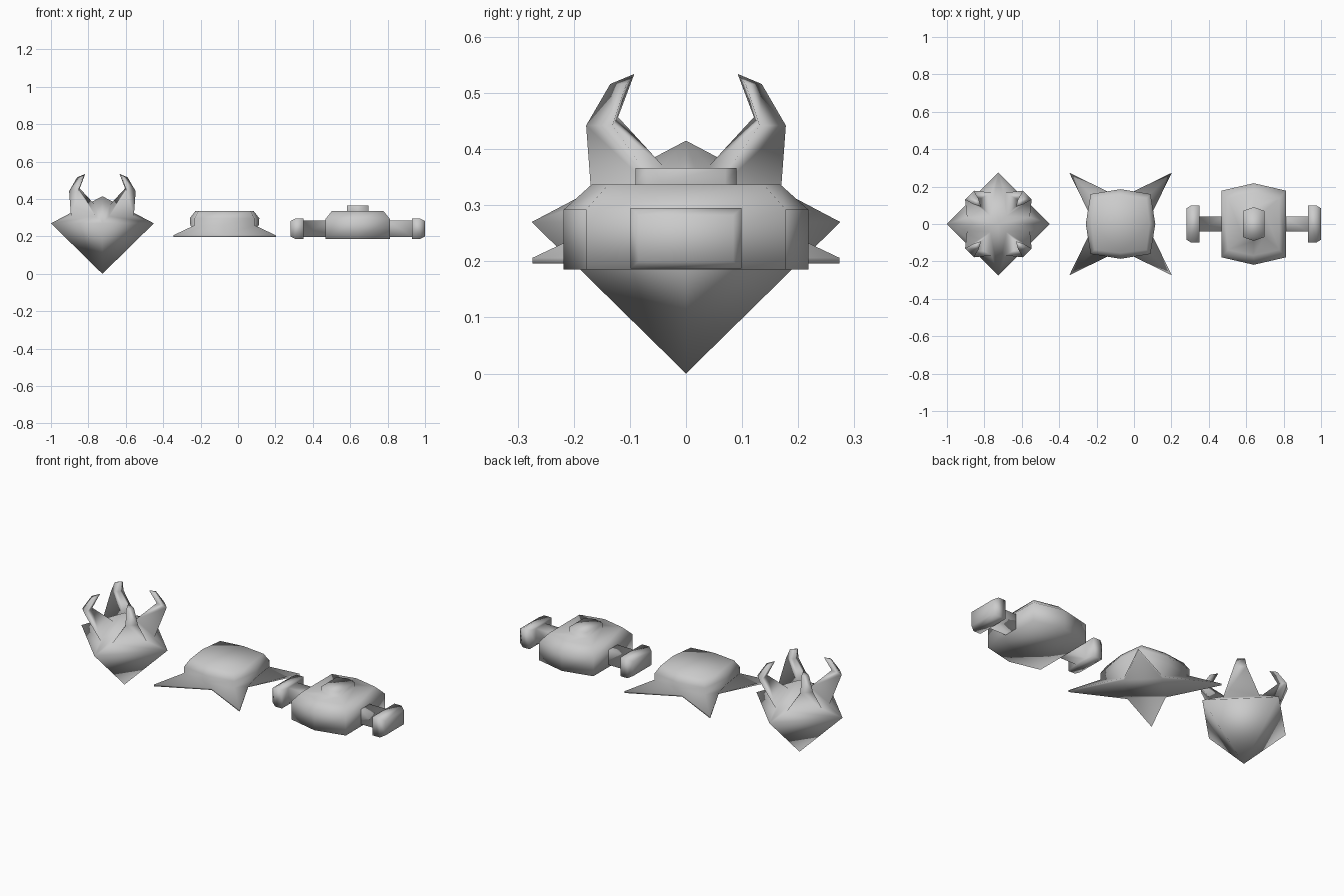
import bpy, bmesh

if "Cube" in bpy.data.objects:
    bpy.data.objects.remove(bpy.data.objects["Cube"])


def finish(name, bm):
    bmesh.ops.recalc_face_normals(bm, faces=bm.faces)
    me = bpy.data.meshes.new(name)
    bm.to_mesh(me)
    bm.free()
    for p in me.polygons:
        p.use_smooth = True
    ob = bpy.data.objects.new(name, me)
    bpy.context.collection.objects.link(ob)
    return ob


def bridge(bm, a, b):
    n = len(a)
    for i in range(n):
        j = (i + 1) % n
        bm.faces.new((a[i], a[j], b[j], b[i]))


def loft(name, rings):
    bm = bmesh.new()
    loops = [[bm.verts.new(p) for p in r] for r in rings]
    for a, b in zip(loops, loops[1:]):
        bridge(bm, a, b)
    bm.faces.new(loops[0])
    bm.faces.new(loops[-1])
    return finish(name, bm)


# Horned gem: an octahedron whose four upper faces grow into curved horns
cx, r, ze = -0.725, 0.275, 0.27
bm = bmesh.new()
top = bm.verts.new((cx, 0, 0.415))
low = bm.verts.new((cx, 0, 0))
ex = {s: bm.verts.new((cx + s * r, 0, ze)) for s in (-1, 1)}
ey = {s: bm.verts.new((cx, s * r, ze)) for s in (-1, 1)}
# each horn ring: inner offset, inner z, outer far offset, outer near offset, outer z
HORN = [(0.042, 0.371, 0.168, 0.036, 0.308),
        (0.121, 0.457, 0.178, 0.131, 0.442),
        (0.092, 0.534, 0.135, 0.106, 0.516)]
for sx in (-1, 1):
    for sy in (-1, 1):
        bm.faces.new((low, ex[sx], ey[sy]))
        prev = [top, ex[sx], ey[sy]]
        for i, zi, far, near, zo in HORN:
            ring = [bm.verts.new(p) for p in (
                (cx + sx * i, sy * i, zi),
                (cx + sx * far, sy * near, zo),
                (cx + sx * near, sy * far, zo))]
            bridge(bm, prev, ring)
            prev = ring
        bm.faces.new(prev)
finish("horned_gem", bm)


# Four-pointed star base rising into a square dome
def star_ring(corner, mid, z):
    c, m = corner, mid
    pts = [(c, c), (0, m), (-c, c), (-m, 0), (-c, -c), (0, -m), (c, -c), (m, 0)]
    return [(x - 0.072, y, z) for x, y in pts]


loft("star_dome", [star_ring(0.274, 0.137, 0.196),
                   star_ring(0.274, 0.14, 0.206),
                   star_ring(0.160, 0.183, 0.260),
                   star_ring(0.160, 0.186, 0.297),
                   star_ring(0.138, 0.155, 0.337)])


# Hexagonal body with a raised knob
bx = 0.64


def hex_ring(hx, hy, tip, z):
    pts = [(hx, hy), (0, tip), (-hx, hy), (-hx, -hy), (0, -tip), (hx, -hy)]
    return [(bx + x, y, z) for x, y in pts]


loft("hex_body", [hex_ring(0.173, 0.178, 0.218, 0.185),
                  hex_ring(0.173, 0.178, 0.218, 0.292),
                  hex_ring(0.137, 0.138, 0.168, 0.337),
                  hex_ring(0.058, 0.070, 0.090, 0.337),
                  hex_ring(0.058, 0.070, 0.090, 0.366)])


# Side arms ending in bevelled plates
def rect_ring(x, hy, hz):
    zc = 0.241
    return [(x, hy, zc + hz), (x, -hy, zc + hz), (x, -hy, zc - hz), (x, hy, zc - hz)]


for side, s in (("left", -1), ("right", 1)):
    loft(side + "_arm", [rect_ring(bx + s * 0.165, 0.040, 0.043),
                         rect_ring(bx + s * 0.290, 0.040, 0.043),
                         rect_ring(bx + s * 0.290, 0.099, 0.054),
                         rect_ring(bx + s * 0.335, 0.099, 0.054),
                         rect_ring(bx + s * 0.360, 0.084, 0.041)])
